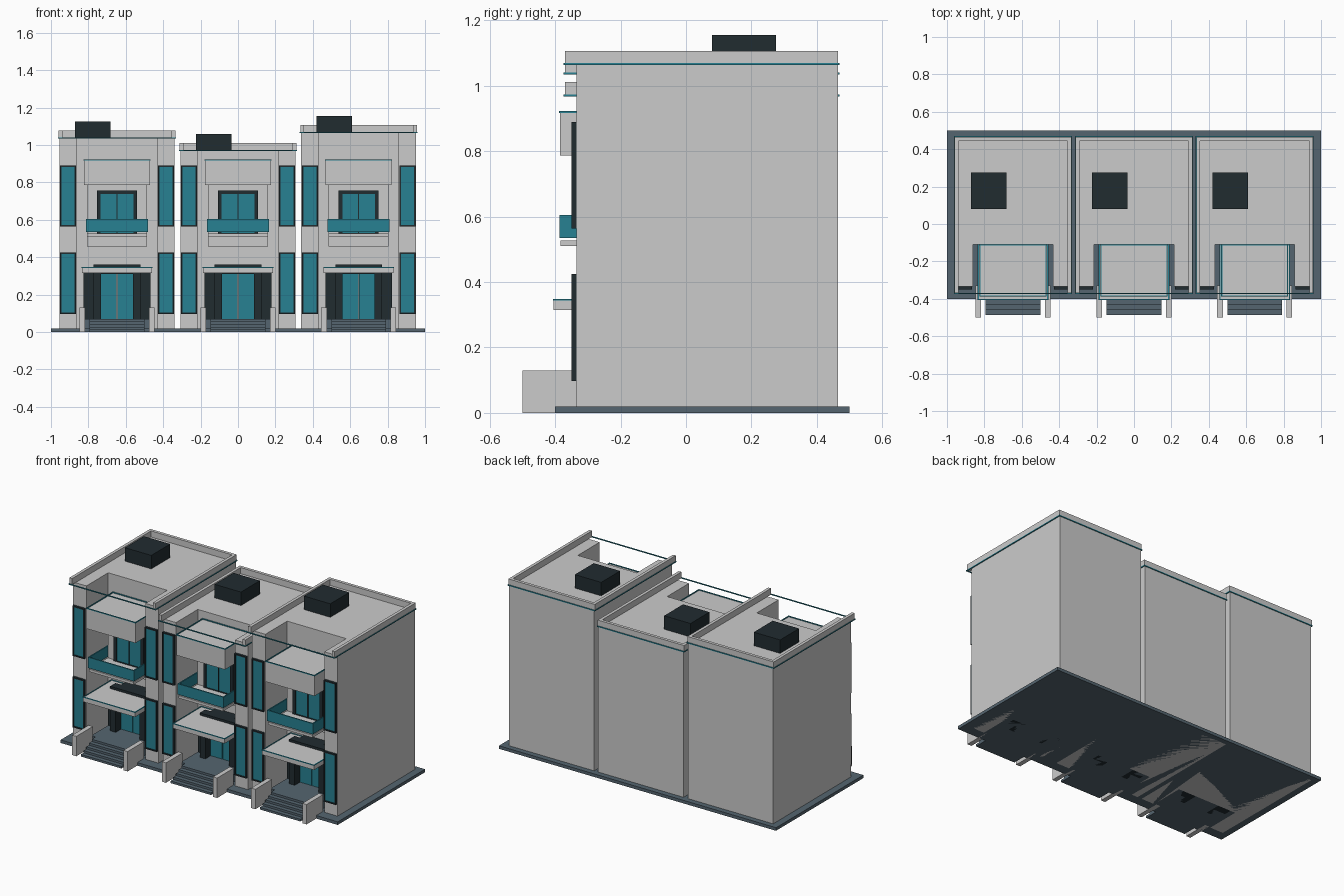
import bpy, bmesh

if "Cube" in bpy.data.objects:
    bpy.data.objects.remove(bpy.data.objects["Cube"])


def material(name, rgb):
    m = bpy.data.materials.new(name)
    m.diffuse_color = (*rgb, 1)
    m.use_nodes = True
    m.node_tree.nodes["Principled BSDF"].inputs["Base Color"].default_value = m.diffuse_color
    return m


SLATE = material("slate", (0.09, 0.13, 0.16))
DARK = material("charcoal", (0.015, 0.025, 0.03))
TEAL = material("teal", (0.02, 0.22, 0.29))


def finish(name, bm, mat):
    bmesh.ops.recalc_face_normals(bm, faces=bm.faces)
    me = bpy.data.meshes.new(name)
    bm.to_mesh(me)
    bm.free()
    ob = bpy.data.objects.new(name, me)
    bpy.context.collection.objects.link(ob)
    if mat:
        me.materials.append(mat)
    return ob


def add_box(bm, x0, x1, y0, y1, z0, z1):
    vs = bmesh.ops.create_cube(bm, size=1)["verts"]
    for v in vs:
        v.co.x = x1 if v.co.x > 0 else x0
        v.co.y = y1 if v.co.y > 0 else y0
        v.co.z = z1 if v.co.z > 0 else z0


def boxes(name, mat, *specs):
    bm = bmesh.new()
    for s in specs:
        add_box(bm, *s)
    return finish(name, bm, mat)


def prism(name, pts, z0, z1, mat=None):
    bm = bmesh.new()
    f = bm.faces.new([bm.verts.new((x, y, z0)) for x, y in pts])
    ext = bmesh.ops.extrude_face_region(bm, geom=[f])["geom"]
    for v in ext:
        if isinstance(v, bmesh.types.BMVert):
            v.co.z = z1
    return finish(name, bm, mat)


def frame(x0, x1, y0, y1, z0, z1, t):
    """Four bars of an upright rectangular frame."""
    return [(x0, x0 + t, y0, y1, z0, z1), (x1 - t, x1, y0, y1, z0, z1),
            (x0 + t, x1 - t, y0, y1, z0, z0 + t), (x0 + t, x1 - t, y0, y1, z1 - t, z1)]


def ring(hx, y0, y1, z0, z1, t, c=0):
    """Four bars of a flat rectangular ring."""
    return [(c - hx, c - hx + t, y0, y1, z0, z1), (c + hx - t, c + hx, y0, y1, z0, z1),
            (c - hx + t, c + hx - t, y0, y0 + t, z0, z1), (c - hx + t, c + hx - t, y1 - t, y1, z0, z1)]


def house(c, roof):
    top = roof + 0.04

    def part(name, mat, *specs):
        return boxes(name, mat, *[(c + s[0], c + s[1], *s[2:]) for s in specs])

    # walls: U-shaped footprint with a recessed entrance bay
    prism("house_walls", [(c + x, y) for x, y in (
        (-.308, -.335), (-.213, -.335), (-.213, -.11), (.213, -.11),
        (.213, -.335), (.308, -.335), (.308, .465), (-.308, .465))], 0, roof)
    # roof edge: side and back parapets, thin trim all round
    part("parapet", None, (-.312, -.292, -.37, .465, roof, top),
         (.292, .312, -.37, .465, roof, top), (-.292, .292, .445, .465, roof, top))
    part("roof_trim", TEAL, *ring(.315, -.375, .47, roof - .003, roof + .003, .006))
    part("roof_hatch", DARK, (-.225, -.035, .08, .275, roof, top + .048))

    # tall wing windows
    for s in (-1, 1):
        x0, x1 = sorted((s * .218, s * .304))
        for z0, z1 in ((.097, .425), (.563, .89)):
            part("window_frame", DARK, *frame(x0, x1, -.35, -.335, z0, z1, .008))
            part("window_pane", TEAL, (x0 + .008, x1 - .008, -.345, -.335, z0 + .008, z1 - .008))

    # upper hood over the balcony
    part("balcony_hood", None, (-.176, .176, -.385, -.11, .787, .918))
    part("hood_trim", TEAL, *ring(.179, -.388, -.11, .917, .923, .006))
    # bay with balcony doors
    part("bay", None, (-.16, .16, -.19, -.11, .457, .787))
    part("balcony_door_frame", DARK, *frame(-.107, .107, -.205, -.19, .51, .757, .02),
         (-.003, .003, -.203, -.19, .53, .737))
    part("balcony_door_glass", TEAL, (-.087, .087, -.198, -.19, .53, .737))
    part("balcony_floor", None, (-.16, .16, -.383, -.19, .51, .527))
    part("balcony_rail", TEAL, (-.166, .166, -.387, -.379, .535, .605),
         (-.166, -.158, -.379, -.17, .535, .605), (.158, .166, -.379, -.17, .535, .605))

    # entrance portal and door
    part("portal", DARK, (-.178, -.085, -.16, -.11, 0, .315), (.085, .178, -.16, -.11, 0, .315),
         (-.125, -.085, -.215, -.16, 0, .36), (.085, .125, -.215, -.16, 0, .36),
         (-.085, .085, -.215, -.11, .31, .36))
    part("entrance_door", TEAL, (-.085, -.002, -.16, -.13, .07, .31), (.002, .085, -.16, -.13, .07, .31))
    part("entrance_canopy", None, (-.187, .187, -.405, -.11, .315, .345))
    part("canopy_trim", TEAL, *ring(.189, -.407, -.11, .343, .348, .006))

    # stairs with side walls
    part("stairs", SLATE, *[(-.146, .146, -.487 + .028 * i, -.335, .014 * i, .014 * (i + 1))
                            for i in range(5)])
    part("landing", SLATE, (-.178, .178, -.335, -.11, .02, .07))
    part("stair_walls", None, (-.2, -.17, -.5, -.33, 0, .13), (.17, .2, -.5, -.33, 0, .13))


# shared base slab
boxes("base_slab", SLATE, (-1, 1, -.4, .5, 0, .02))

for centre, roof_z in ((-.647, 1.037), (0, .971), (.645, 1.067)):
    house(centre, roof_z)
